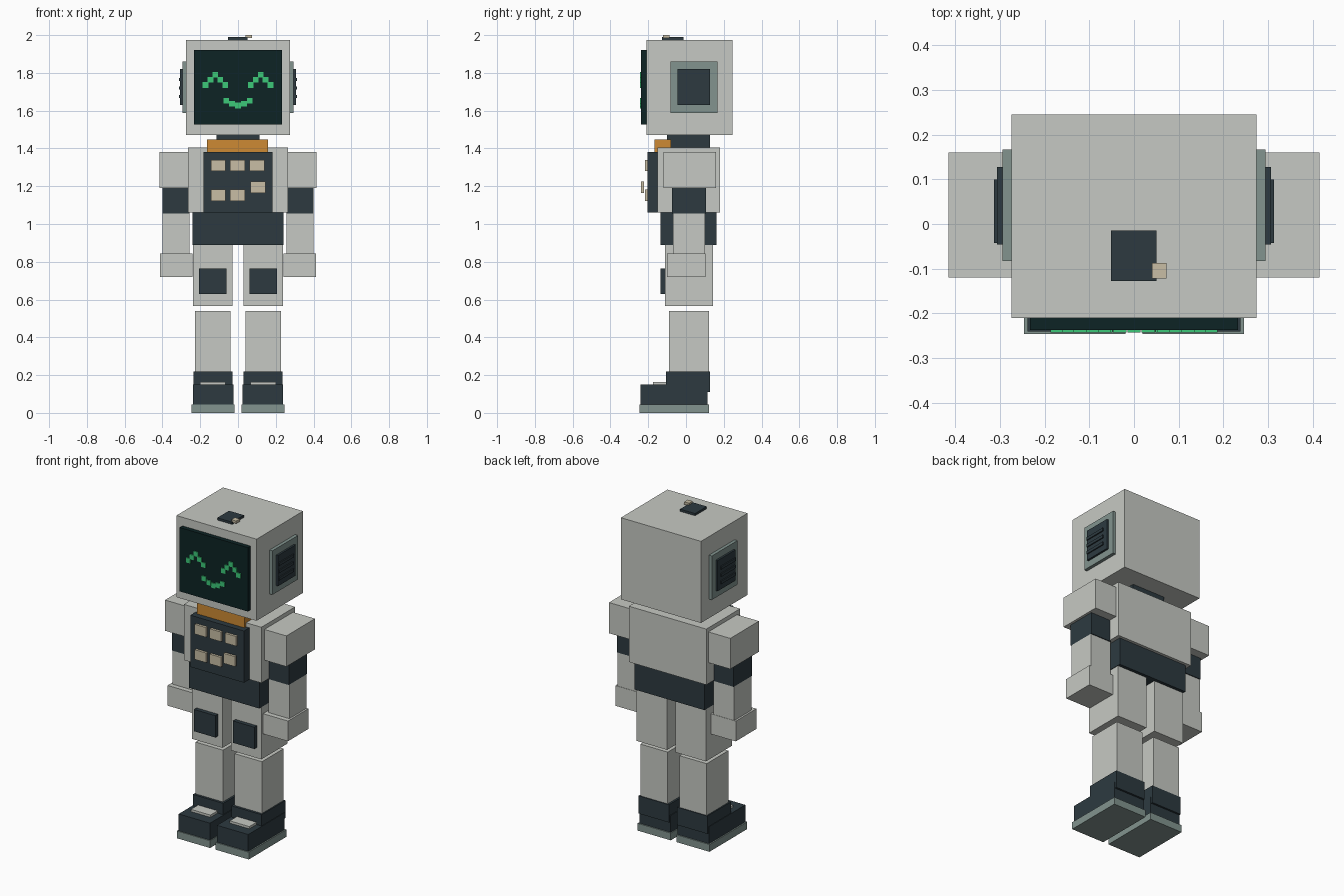
import bpy

def material(name, rgb):
    m = bpy.data.materials.new(name)
    m.diffuse_color = (*rgb, 1.0)
    return m

SHELL = material("light grey shell", (0.565, 0.584, 0.546))
DARK = material("dark slate", (0.026, 0.042, 0.051))
GLASS = material("screen black", (0.004, 0.017, 0.018))
GREEN = material("glowing green", (0.045, 0.578, 0.19))
ORANGE = material("orange", (0.61, 0.255, 0.034))
CREAM = material("cream", (0.578, 0.515, 0.376))
SAGE = material("grey green", (0.223, 0.296, 0.275))

FACES = [(0, 2, 3, 1), (4, 5, 7, 6), (0, 1, 5, 4),
         (2, 6, 7, 3), (0, 4, 6, 2), (1, 3, 7, 5)]

def box(name, mat, xr, yr, zr):
    """Box given by its extents along each axis."""
    mesh = bpy.data.meshes.new(name)
    verts = [(x, y, z) for z in zr for y in yr for x in xr]
    mesh.from_pydata(verts, [], FACES)
    mesh.materials.append(mat)
    ob = bpy.data.objects.new(name, mesh)
    bpy.context.collection.objects.link(ob)
    return ob

def pair(name, mat, xr, yr, zr):
    """Matching boxes on both sides of the body."""
    box(name + "_right", mat, xr, yr, zr)
    box(name + "_left", mat, (-xr[1], -xr[0]), yr, zr)

# Head and screen
box("head", SHELL, (-0.274, 0.274), (-0.21, 0.245), (1.47, 1.975))
box("screen", GLASS, (-0.233, 0.233), (-0.237, -0.21), (1.527, 1.922))

# Face made of square pixels
def pixel(name, x, z, s=0.015):
    box(name, GREEN, (x - s, x + s), (-0.243, -0.237), (z - s, z + s))

for side in (-1, 1):
    for i in range(-2, 3):
        pixel("eye_pixel", side * 0.12 + i * 0.026, 1.79 - abs(i) * 0.027)
for i in range(-2, 3):
    pixel("mouth_pixel", i * 0.0315, (1.627, 1.636, 1.653)[abs(i)])

# Ear plates with grilles
pair("ear_plate", SAGE, (0.274, 0.294), (-0.083, 0.167), (1.588, 1.86))
pair("ear_grille", DARK, (0.294, 0.306), (-0.046, 0.127), (1.63, 1.82))
for z in (1.675, 1.72, 1.765):
    pair("ear_slat", DARK, (0.306, 0.313), (-0.042, 0.10), (z - 0.009, z + 0.009))

# Cap on top of the head
box("head_cap", DARK, (-0.052, 0.05), (-0.128, -0.014), (1.975, 1.989))
box("cap_nub", CREAM, (0.04, 0.073), (-0.122, -0.087), (1.984, 2.0))

# Neck and collar
box("neck", DARK, (-0.113, 0.113), (-0.10, 0.127), (1.405, 1.47))
box("collar", ORANGE, (-0.163, 0.16), (-0.167, -0.08), (1.38, 1.447))

# Torso, chest panel and pelvis
box("torso", SHELL, (-0.265, 0.265), (-0.15, 0.18), (1.06, 1.405))
box("chest_panel", DARK, (-0.183, 0.183), (-0.203, -0.15), (1.06, 1.38))
box("pelvis", DARK, (-0.24, 0.24), (-0.135, 0.162), (0.89, 1.06))

# Chest buttons, the last one sprung outward
for x in (-0.105, -0.003, 0.101):
    box("button_top", CREAM, (x - 0.039, x + 0.039), (-0.218, -0.203), (1.28, 1.34))
for x in (-0.105, -0.003):
    box("button_low", CREAM, (x - 0.039, x + 0.039), (-0.218, -0.203), (1.123, 1.183))
box("button_loose", CREAM, (0.067, 0.146), (-0.238, -0.222), (1.163, 1.225))

# Arms
pair("shoulder", SHELL, (0.265, 0.415), (-0.12, 0.16), (1.19, 1.38))
pair("upper_arm", DARK, (0.257, 0.40), (-0.075, 0.105), (1.055, 1.19))
pair("forearm", SHELL, (0.257, 0.40), (-0.07, 0.10), (0.845, 1.055))
pair("hand", SHELL, (0.241, 0.412), (-0.10, 0.102), (0.72, 0.845))

# Legs
pair("thigh", SHELL, (0.029, 0.237), (-0.11, 0.143), (0.565, 0.89))
pair("knee_pad", DARK, (0.06, 0.206), (-0.135, -0.11), (0.63, 0.765))
pair("shin", SHELL, (0.04, 0.227), (-0.09, 0.122), (0.20, 0.54))

# Boots
pair("boot_cuff", DARK, (0.028, 0.235), (-0.105, 0.127), (0.11, 0.22))
pair("boot_foot", DARK, (0.024, 0.238), (-0.24, 0.115), (0.045, 0.15))
pair("boot_sole", SAGE, (0.019, 0.246), (-0.246, 0.122), (0.0, 0.045))
pair("boot_strap", SHELL, (0.066, 0.20), (-0.175, -0.105), (0.15, 0.164))
